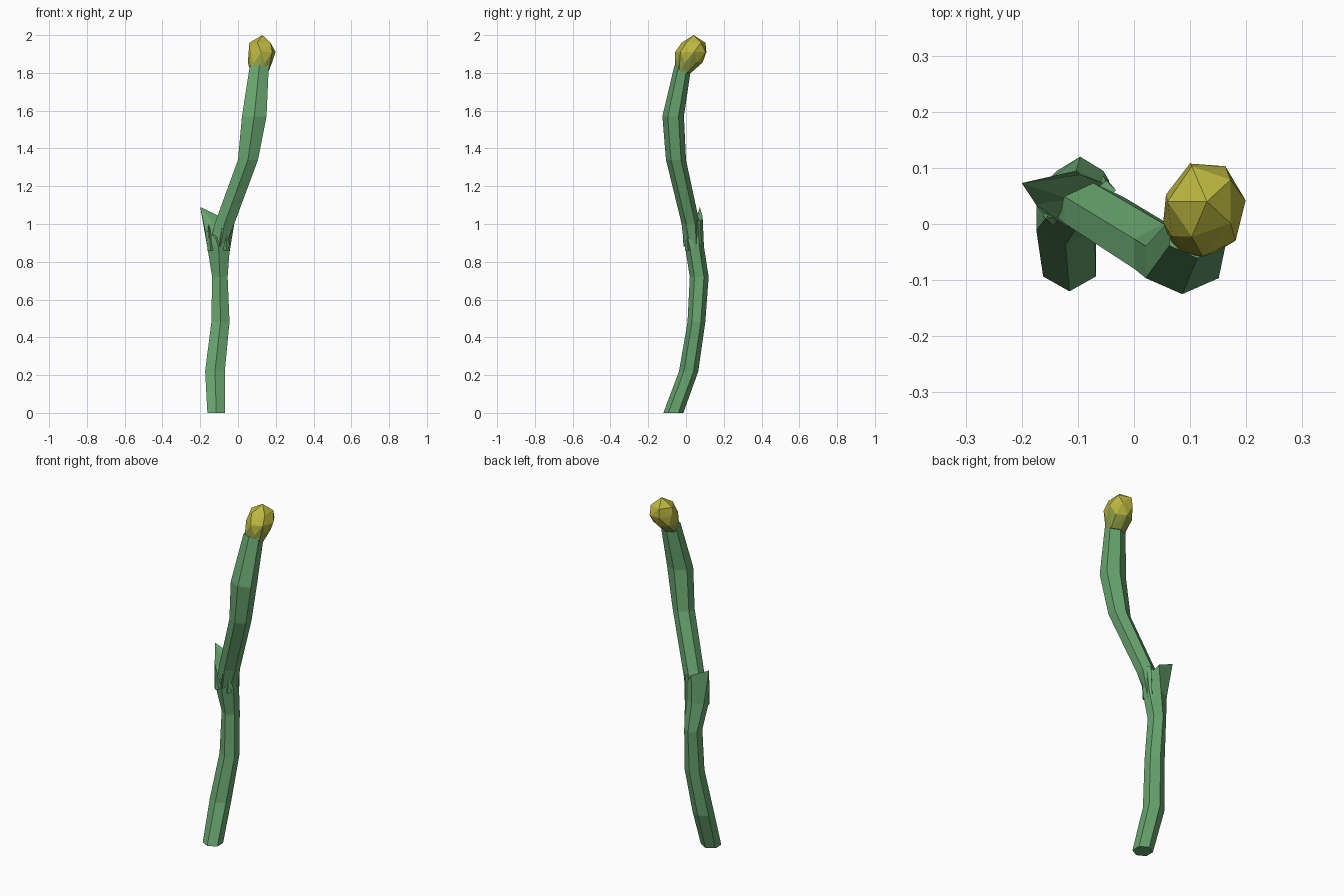
import bpy, bmesh
from math import sin, cos, pi, radians
from mathutils import Vector

if "Cube" in bpy.data.objects:
    bpy.data.objects.remove(bpy.data.objects["Cube"])


def material(name, rgb):
    m = bpy.data.materials.new(name)
    m.diffuse_color = (*rgb, 1)
    m.use_nodes = True
    m.node_tree.nodes["Principled BSDF"].inputs["Base Color"].default_value = m.diffuse_color
    return m


green = material("stem_green", (0.14, 0.38, 0.16))
olive = material("collar_olive", (0.29, 0.36, 0.07))
yellow = material("bud_yellow", (0.50, 0.47, 0.05))


def finish(name, bm, *mats):
    bmesh.ops.recalc_face_normals(bm, faces=bm.faces)
    me = bpy.data.meshes.new(name)
    bm.to_mesh(me)
    bm.free()
    for m in mats:
        me.materials.append(m)
    ob = bpy.data.objects.new(name, me)
    bpy.context.collection.objects.link(ob)
    return ob


def ring(x, y, z, hx, hy, n=6, start=-90):
    """n-sided cross-section; hexagons have a corner facing the front."""
    k = 1 / cos(pi / 6) if n == 6 else 1
    out = []
    for i in range(n):
        a = radians(start) + 2 * pi * i / n
        out.append(Vector((x + hx * k * cos(a), y + hy * sin(a), z)))
    return out


def loft(name, rings, mat):
    bm = bmesh.new()
    loops = [[bm.verts.new(p) for p in r] for r in rings]
    for a, b in zip(loops, loops[1:]):
        for i in range(len(a)):
            j = (i + 1) % len(a)
            bm.faces.new((a[i], a[j], b[j], b[i]))
    for cap in (loops[0], loops[-1]):
        c = bm.verts.new(sum((v.co for v in cap), Vector()) / len(cap))
        for i in range(len(cap)):
            bm.faces.new((cap[i], cap[(i + 1) % len(cap)], c))
    return finish(name, bm, mat)


# Lower stem, ending in a torn stub that rises at the left back
torn_top = [Vector(p) for p in (
    (-0.12, -0.005, 0.93), (-0.05, 0.01, 0.92), (-0.04, 0.065, 0.96),
    (-0.095, 0.088, 1.04), (-0.20, 0.073, 1.09), (-0.175, 0.035, 0.97))]
loft("lower_stem", [
    ring(-0.115, -0.067, 0.00, 0.047, 0.053),
    ring(-0.122, 0.014, 0.22, 0.052, 0.051),
    ring(-0.093, 0.055, 0.48, 0.048, 0.047),
    ring(-0.096, 0.070, 0.72, 0.041, 0.050),
    ring(-0.103, 0.045, 0.88, 0.060, 0.050),
    torn_top], green)

# Upper stem, its base torn into points that overlap the lower stem
torn_base = ring(-0.093, 0.035, 0.88, 0.045, 0.045)
for p, dz in zip(torn_base, (0.0, 0.05, -0.05, -0.08, 0.02, 0.06)):
    p.z += dz
loft("upper_stem", [
    torn_base,
    ring(-0.072, 0.025, 1.00, 0.052, 0.048),
    ring(0.053, -0.053, 1.34, 0.053, 0.053),
    ring(0.086, -0.068, 1.57, 0.065, 0.057),
    ring(0.113, -0.016, 1.84, 0.050, 0.045)], green)

# Splinters around the tear: base, tip, thickness
for i, (base, tip, r) in enumerate((
        ((-0.145, 0.015, 0.86), (-0.155, 0.01, 1.00), 0.018),
        ((-0.065, 0.01, 0.86), (-0.055, 0.0, 0.99), 0.016),
        ((-0.05, 0.06, 1.02), (-0.055, 0.085, 0.76), 0.018),
        ((-0.08, 0.0, 1.02), (-0.10, -0.012, 0.88), 0.018))):
    b, t = Vector(base), Vector(tip)
    loft("splinter_%d" % (i + 1),
         [ring(*b, r, r, 4), ring(*t, 0.002, 0.002, 4)], green)

# Faceted bud
bm = bmesh.new()
for r in (ring(0.113, -0.016, 1.80, 0.046, 0.042),
          ring(0.117, 0.015, 1.855, 0.066, 0.073, 7, 190),
          ring(0.127, 0.028, 1.91, 0.073, 0.086, 7, 215),
          ring(0.122, 0.040, 1.96, 0.062, 0.066, 5, 180)):
    for p in r:
        bm.verts.new(p)
bm.verts.new((0.13, 0.04, 2.0))
hull = bmesh.ops.convex_hull(bm, input=bm.verts)
loose = [v for v in bm.verts if not v.link_faces]
bmesh.ops.delete(bm, geom=loose, context='VERTS')
for f in bm.faces:
    f.material_index = 0 if f.calc_center_median().z < 1.855 else 1
finish("bud", bm, olive, yellow)
